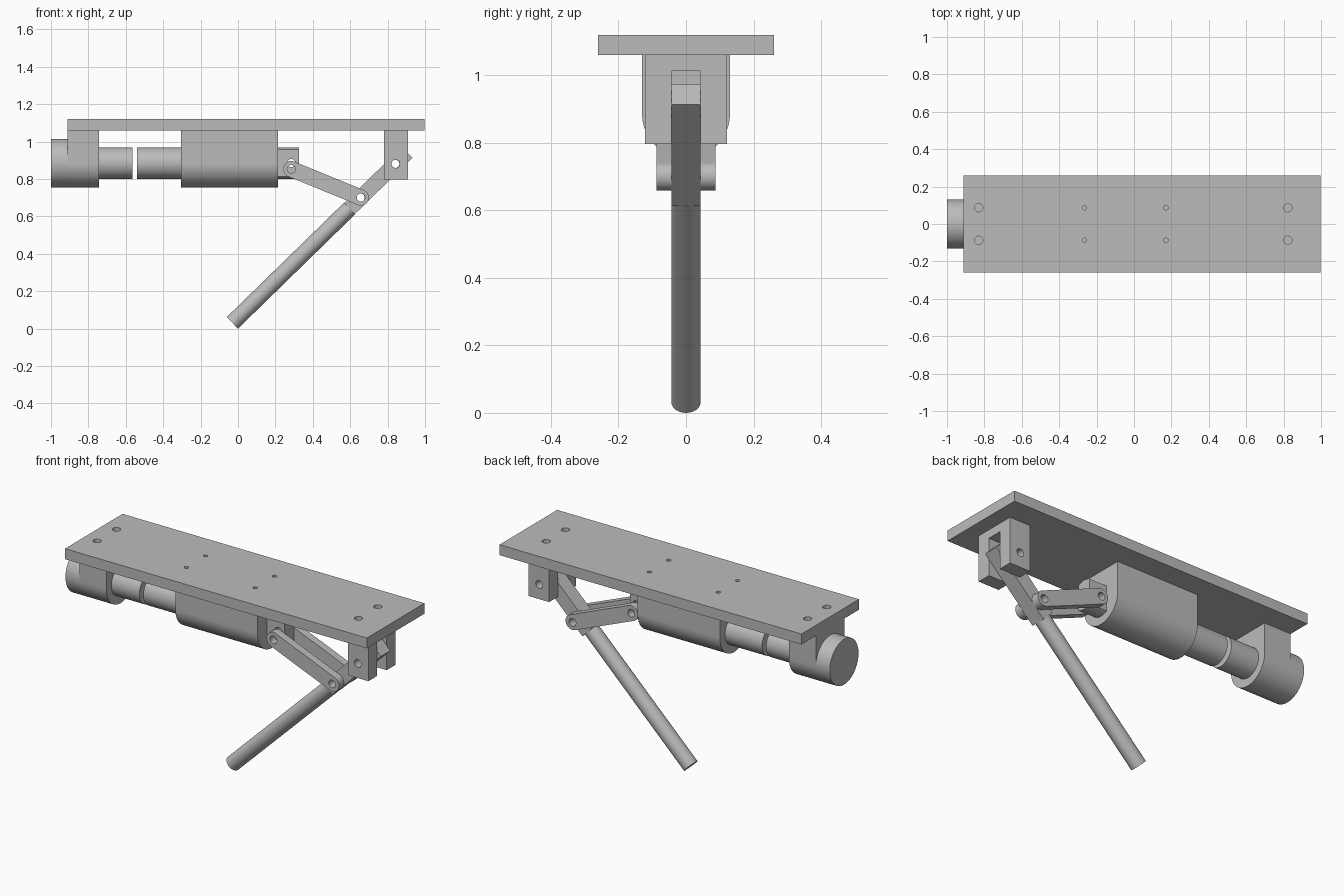
import bpy, bmesh, math
from mathutils import Matrix, Vector

cube = bpy.data.objects.get("Cube")
if cube:
    bpy.data.objects.remove(cube, do_unlink=True)

grey = bpy.data.materials.new("machined grey")
grey.use_nodes = True
colour = (0.5, 0.5, 0.5, 1)
grey.diffuse_color = colour
grey.node_tree.nodes["Principled BSDF"].inputs["Base Color"].default_value = colour

PLACE = {
    "X": lambda u, v, t: (t, u, v),
    "Y": lambda u, v, t: (u, t, v),
    "Z": lambda u, v, t: (u, v, t),
}


def arc(cu, cv, r, start=0.0, sweep=360.0, n=48):
    """Points on an arc; a full turn leaves out the repeated last point."""
    count = n if sweep == 360 else n + 1
    angles = [math.radians(start + sweep * i / n) for i in range(count)]
    return [(cu + r * math.cos(a), cv + r * math.sin(a)) for a in angles]


def rect(u0, u1, v0, v1):
    return [(u0, v0), (u1, v0), (u1, v1), (u0, v1)]


def extrude(name, outline, axis, lo, hi):
    """Solid made by sweeping a flat outline along an axis."""
    bm = bmesh.new()
    face = bm.faces.new([bm.verts.new(PLACE[axis](u, v, lo)) for u, v in outline])
    out = bmesh.ops.extrude_face_region(bm, geom=[face])
    verts = [g for g in out["geom"] if isinstance(g, bmesh.types.BMVert)]
    bmesh.ops.translate(bm, verts=verts, vec=Vector(PLACE[axis](0, 0, hi - lo)))
    bmesh.ops.recalc_face_normals(bm, faces=bm.faces)
    mesh = bpy.data.meshes.new(name)
    bm.to_mesh(mesh)
    bm.free()
    mesh.materials.append(grey)
    obj = bpy.data.objects.new(name, mesh)
    bpy.context.collection.objects.link(obj)
    return obj


def activate(obj):
    bpy.ops.object.select_all(action="DESELECT")
    obj.select_set(True)
    bpy.context.view_layer.objects.active = obj


def cut(obj, *cutters):
    """Subtract cutters one by one, then discard them."""
    activate(obj)
    for cutter in cutters:
        mod = obj.modifiers.new("cut", "BOOLEAN")
        mod.operation = "DIFFERENCE"
        mod.solver = "EXACT"
        mod.object = cutter
        bpy.ops.object.modifier_apply(modifier=mod.name)
        bpy.data.objects.remove(cutter, do_unlink=True)


def hole(u, v, r, axis, lo=-0.5, hi=0.5):
    return extrude("hole_cutter", arc(u, v, r, n=24), axis, lo, hi)


AXIS_Z, BODY_R, ROD_R, HALF, PIN_R = 0.885, 0.13, 0.084, 0.043, 0.022
PLATE_LOW, PLATE_TOP = 1.06, 1.12
parts = []

# Mounting plate with four large and four small screw holes
plate = extrude("mounting_plate", rect(-0.912, 0.997, -0.26, 0.26), "Z", PLATE_LOW, PLATE_TOP)
for x, r in ((-0.83, 0.022), (-0.265, 0.012), (0.17, 0.012), (0.823, 0.022)):
    cut(plate, *[hole(x, y, r, "Z", 1, 1.2) for y in (-0.087, 0.087)])
parts.append(plate)

# Round-bottomed housings hanging from the plate
saddle = arc(0, AXIS_Z, BODY_R, 180, 180) + [(BODY_R, PLATE_LOW), (-BODY_R, PLATE_LOW)]
parts.append(extrude("rear_housing", saddle, "X", -0.912, -0.742))
parts.append(extrude("middle_housing", saddle, "X", -0.305, 0.215))

# End cap and the two rods
parts.append(extrude("end_cap", arc(0, AXIS_Z, BODY_R), "X", -1, -0.912))
parts.append(extrude("rear_rod", arc(0, AXIS_Z, ROD_R), "X", -0.742, -0.565))
piston = extrude("piston_rod", arc(0, AXIS_Z, ROD_R), "X", -0.54, 0.325)
cut(piston,
    *[extrude("flat_cutter", rect(0.215, 0.4, *sorted((s * HALF, s * 0.2))), "Z", 0.7, 1.05)
      for s in (-1, 1)],
    hole(0.285, AXIS_Z, PIN_R, "Y"))
parts.append(piston)

# Fork block that carries the arm pivot
fork = extrude("fork_block", rect(0.78, 0.91, -0.122, 0.122), "Z", 0.797, PLATE_LOW)
cut(fork,
    extrude("slot_cutter", rect(0.7, 1, -HALF, HALF), "Z", 0.7, 1.012),
    hole(0.843, 0.881, PIN_R, "Y"))
parts.append(fork)

# Swinging arm: round shaft and square head, laid along x and then tilted
tilt = Matrix.Translation((-0.03, 0, 0.031)) @ Matrix.Rotation(math.radians(-44.3), 4, "Y")
shaft = extrude("arm_shaft", arc(0, 0, HALF), "X", 0, 0.875)
head = extrude("arm_head", rect(-HALF, HALF, -0.041, 0.041), "X", 0.875, 1.306)
cut(head, *[hole(d, 0, PIN_R, "Y") for d in (0.958, 1.217)])
for obj in (shaft, head):
    obj.data.transform(tilt)
    parts.append(obj)

# Pair of links joining piston and arm
start, end = Vector((0.285, 0.853)), Vector((0.657, 0.701))
turn = math.degrees(math.atan2(end.y - start.y, end.x - start.x))
strap = (arc(start.x, start.y, HALF, turn + 90, 180, 20)
         + arc(end.x, end.y, HALF, turn - 90, 180, 20))
for name, side in (("front_link", -1), ("back_link", 1)):
    link = extrude(name, strap, "Y", *sorted((side * HALF, side * 0.088)))
    cut(link, *[hole(p.x, p.y, PIN_R, "Y") for p in (start, end)])
    parts.append(link)

# Smooth round surfaces, keep edges crisp
for obj in parts:
    activate(obj)
    bpy.ops.object.shade_smooth_by_angle(angle=math.radians(30))
